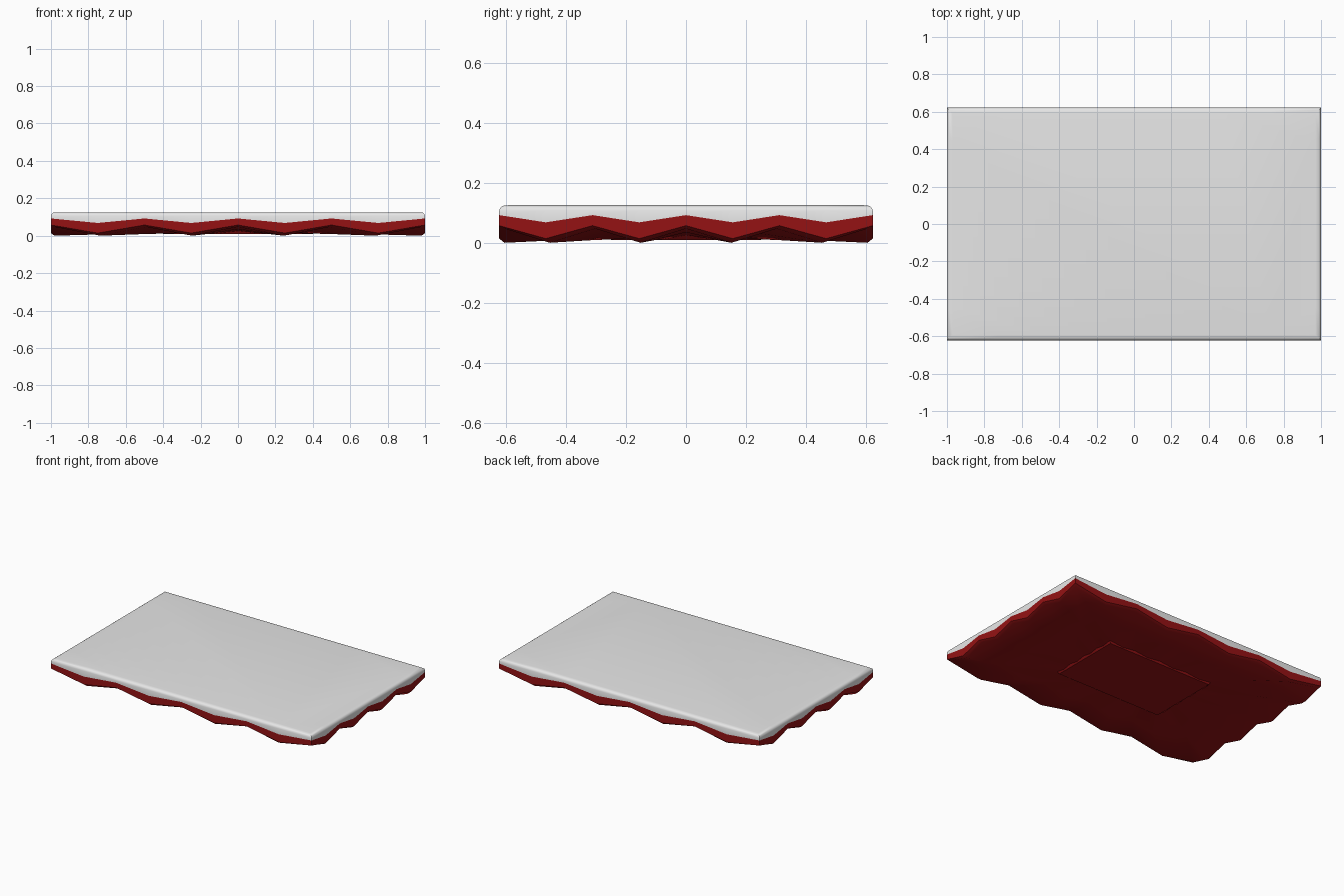
import bpy, bmesh
from math import radians

HX, HY = 1.0, 0.622   # half sizes of the slab
SEGS = 8              # segments per side, two per wave

cube = bpy.data.objects.get("Cube")
if cube:
    bpy.data.objects.remove(cube, do_unlink=True)


def material(name, rgb):
    mat = bpy.data.materials.new(name)
    mat.use_nodes = True
    mat.diffuse_color = (*rgb, 1)
    mat.node_tree.nodes["Principled BSDF"].inputs["Base Color"].default_value = (*rgb, 1)
    return mat


def ring(high, low=None, scale=1.0, inset=0.0):
    """Rectangular loop whose height alternates between high and low."""
    low = high if low is None else low
    x, y = HX * scale - inset, HY * scale - inset
    corners = [(-x, -y), (x, -y), (x, y), (-x, y)]
    points = []
    for side in range(4):
        a, b = corners[side], corners[(side + 1) % 4]
        for i in range(SEGS):
            t = i / SEGS
            points.append((a[0] + (b[0] - a[0]) * t, a[1] + (b[1] - a[1]) * t,
                           low if i % 2 else high))
    return points


def loft(name, rings, mat, cap_bottom=False, cap_top=False):
    """Join loops, listed from the bottom up, into one shell."""
    bm = bmesh.new()
    loops = [[bm.verts.new(p) for p in r] for r in rings]
    for lower, upper in zip(loops, loops[1:]):
        n = len(lower)
        for i in range(n):
            j = (i + 1) % n
            bm.faces.new((lower[i], lower[j], upper[j], upper[i]))
    if cap_bottom:
        bm.faces.new(loops[0][::-1])
    if cap_top:
        bm.faces.new(loops[-1])
    mesh = bpy.data.meshes.new(name)
    bm.to_mesh(mesh)
    bm.free()
    mesh.materials.append(mat)
    obj = bpy.data.objects.new(name, mesh)
    bpy.context.collection.objects.link(obj)
    bpy.ops.object.select_all(action="DESELECT")
    obj.select_set(True)
    bpy.context.view_layer.objects.active = obj
    bpy.ops.object.shade_smooth_by_angle(angle=radians(35))
    return obj


grey = material("light grey", (0.8, 0.8, 0.8))
red = material("dark red", (0.3, 0.006, 0.007))

# Grey slab with a softly rounded upper edge and a wavy lower border
loft("upper_slab", [
    ring(0.092, 0.068),
    ring(0.107),
    ring(0.117, inset=0.004),
    ring(0.123, inset=0.012),
    ring(0.125, inset=0.03),
], grey, cap_top=True)

# Red underside: raised centre panel, wrinkles fanning out to a wavy rim
loft("wavy_base", [
    ring(0.010, scale=0.40),
    ring(0.026, 0.014, scale=0.41),
    ring(0.035, 0.008, scale=0.7),
    ring(0.047, 0.0, inset=0.018),
    ring(0.057, 0.014),
    ring(0.092, 0.068),
], red, cap_bottom=True)
